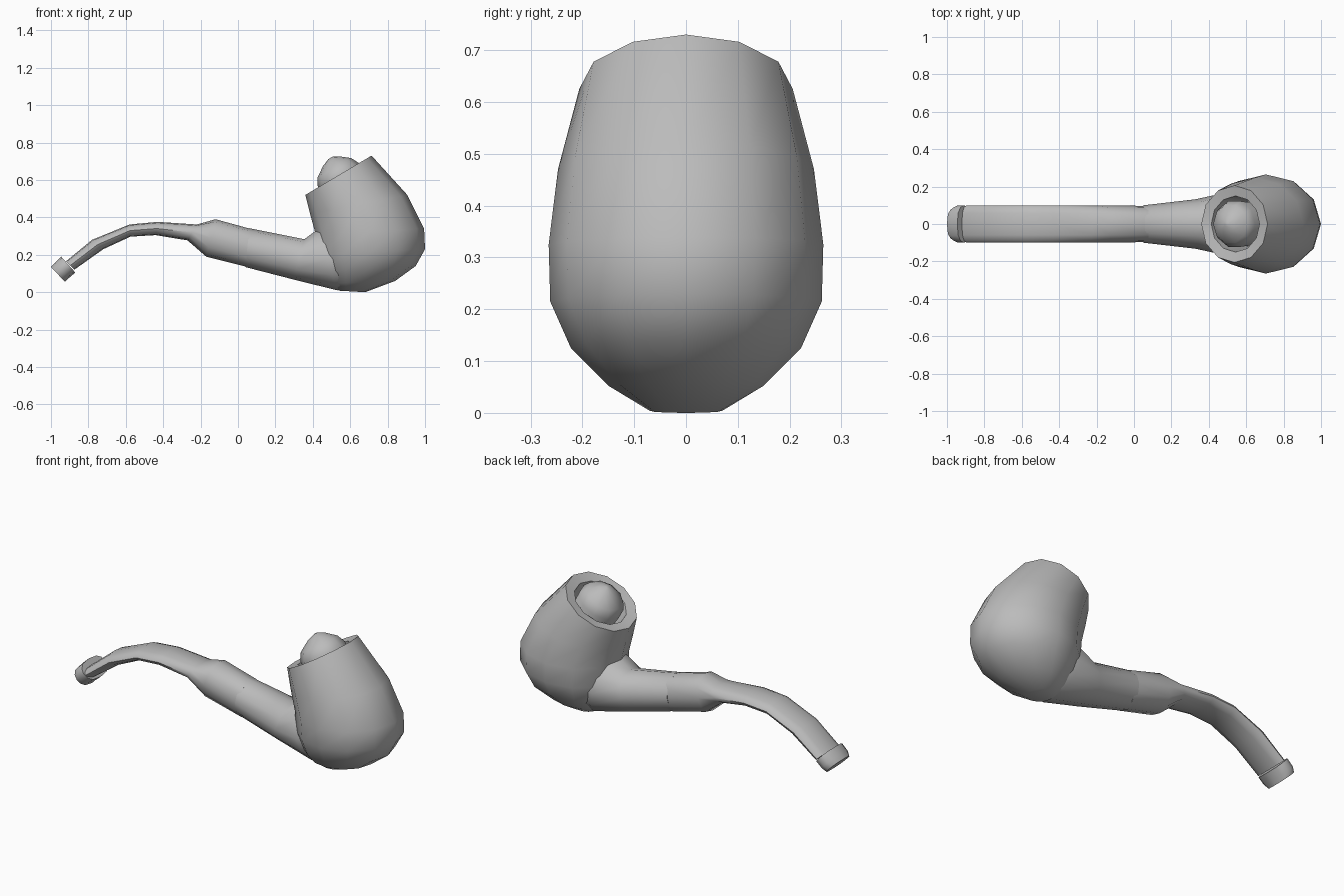
import bpy, bmesh, math
from mathutils import Vector

old = bpy.data.objects.get("Cube")
if old:
    bpy.data.objects.remove(old)

grey = bpy.data.materials.new("plain grey")
grey.use_nodes = True
GREY = (0.5, 0.5, 0.5, 1)
grey.diffuse_color = GREY
grey.node_tree.nodes["Principled BSDF"].inputs["Base Color"].default_value = GREY


def loft(name, sections, sides=12, power=1.0, angle=50):
    """Skin oval sections: (x1, z1, x2, z2, half width), ends capped."""
    bm = bmesh.new()
    rings = []
    for x1, z1, x2, z2, width in sections:
        a, b = Vector((x1, 0, z1)), Vector((x2, 0, z2))
        ring = []
        for i in range(sides):
            t = math.tau * i / sides
            c, s = math.cos(t), math.sin(t)
            s = math.copysign(abs(s) ** power, s)
            ring.append(bm.verts.new((a + b) / 2 + (a - b) / 2 * c + Vector((0, width * s, 0))))
        rings.append(ring)
    for r, q in zip(rings, rings[1:]):
        for i in range(sides):
            j = (i + 1) % sides
            bm.faces.new((r[i], r[j], q[j], q[i]))
    bm.faces.new(rings[0])
    bm.faces.new(rings[-1])
    bmesh.ops.recalc_face_normals(bm, faces=bm.faces)
    mesh = bpy.data.meshes.new(name)
    bm.to_mesh(mesh)
    bm.free()
    mesh.materials.append(grey)
    obj = bpy.data.objects.new(name, mesh)
    bpy.context.collection.objects.link(obj)
    bpy.ops.object.select_all(action="DESELECT")
    obj.select_set(True)
    bpy.context.view_layer.objects.active = obj
    bpy.ops.object.shade_smooth_by_angle(angle=math.radians(angle))
    return obj


# Tilted frame of the bowl mouth
mouth = Vector((0.537, 0.625))
across = Vector((0.86, 0.51))
up = Vector((-0.51, 0.86))


def mouth_ring(radius, height, shift=0):
    c = mouth + up * height + across * shift
    a, b = c - across * radius, c + across * radius
    return (a.x, a.y, b.x, b.y, radius)


# Bowl: hollow floor, inner wall, rim, then the outside down to the base
loft("bowl", [
    mouth_ring(0.13, -0.2),
    mouth_ring(0.15, -0.01),
    mouth_ring(0.206, 0),
    (0.385, 0.42, 0.905, 0.52, 0.247),
    (0.415, 0.31, 0.995, 0.34, 0.265),
    (0.42, 0.20, 1.0, 0.23, 0.262),
    (0.45, 0.11, 0.95, 0.14, 0.222),
    (0.49, 0.045, 0.84, 0.06, 0.15),
    (0.54, 0.008, 0.68, 0.0, 0.07),
])

# Filling heaped in the mouth
loft("tobacco", [
    mouth_ring(0.115, -0.19),
    mouth_ring(0.128, 0),
    mouth_ring(0.105, 0.045),
    mouth_ring(0.05, 0.085, 0.005),
    mouth_ring(0.012, 0.102, 0.01),
], sides=10)

# Shank flaring into the bowl
loft("shank", [
    (0.06, 0.342, 0.04, 0.134, 0.1),
    (0.355, 0.283, 0.30, 0.067, 0.132),
    (0.43, 0.34, 0.53, 0.01, 0.165),
    (0.60, 0.33, 0.60, 0.02, 0.15),
])

# Bent flat stem ending in a raised lip
loft("stem", [
    (0.08, 0.335, 0.06, 0.132, 0.097),
    (-0.12, 0.39, -0.17, 0.19, 0.099),
    (-0.22, 0.362, -0.27, 0.277, 0.099),
    (-0.43, 0.376, -0.44, 0.305, 0.099),
    (-0.58, 0.362, -0.575, 0.297, 0.099),
    (-0.78, 0.28, -0.72, 0.23, 0.099),
    (-0.92, 0.165, -0.875, 0.12, 0.099),
], power=0.75)
loft("mouthpiece_lip", [
    (-0.945, 0.19, -0.87, 0.105, 0.1),
    (-0.98, 0.157, -0.905, 0.075, 0.1),
    (-1.0, 0.135, -0.925, 0.055, 0.085),
], power=0.7)
